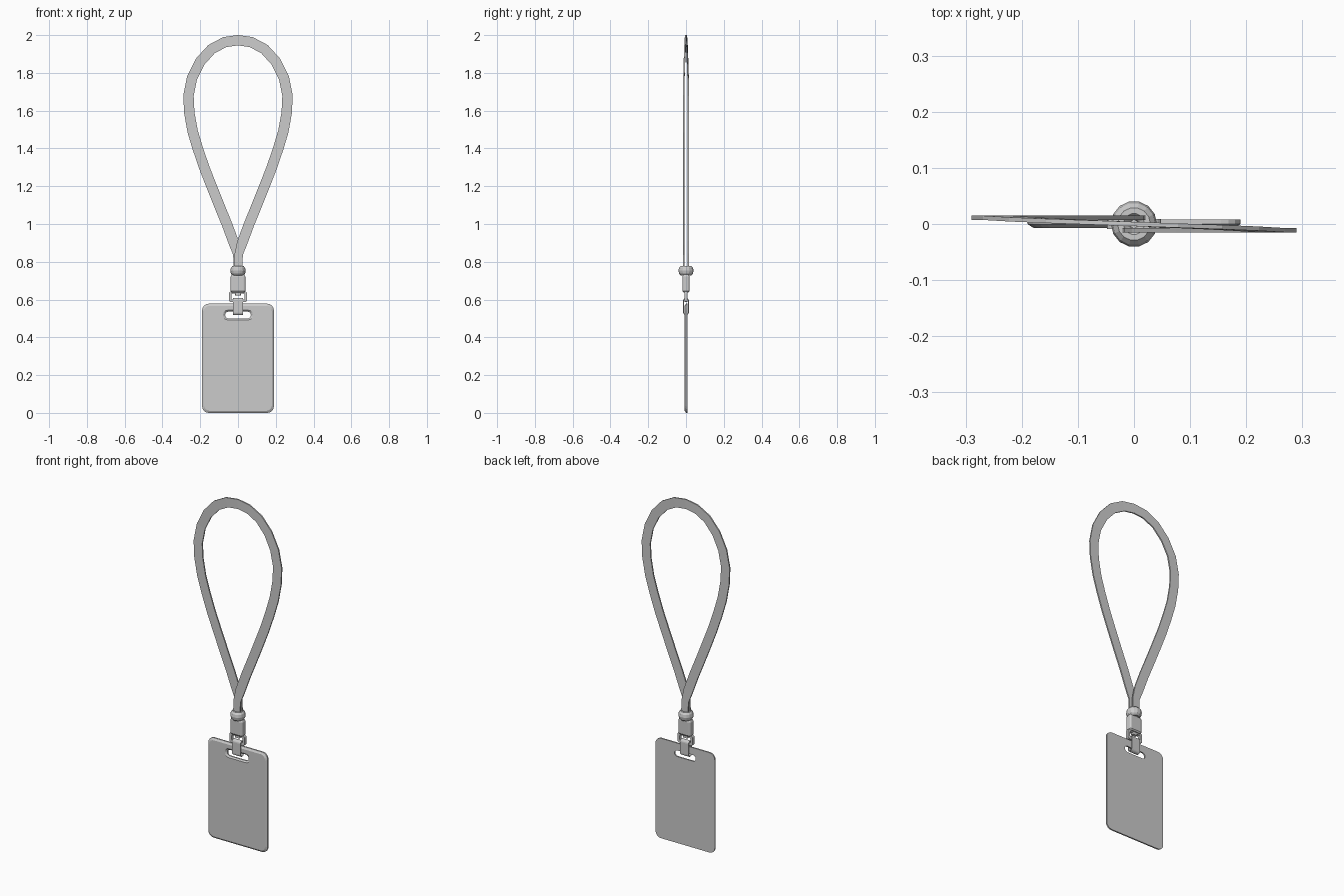
import bpy, bmesh, math
from mathutils import Vector

if "Cube" in bpy.data.objects:
    bpy.data.objects.remove(bpy.data.objects["Cube"])


def finish(name, bm):
    bmesh.ops.recalc_face_normals(bm, faces=bm.faces)
    me = bpy.data.meshes.new(name)
    bm.to_mesh(me)
    bm.free()
    ob = bpy.data.objects.new(name, me)
    bpy.context.collection.objects.link(ob)
    return ob


def loft(name, rings, closed=False):
    """Skin a list of equal rings; join the ends or cap them."""
    bm = bmesh.new()
    vs = [[bm.verts.new(p) for p in r] for r in rings]
    n = len(vs[0])
    for i in range(len(vs) if closed else len(vs) - 1):
        a, b = vs[i], vs[(i + 1) % len(vs)]
        for j in range(n):
            k = (j + 1) % n
            bm.faces.new((a[j], a[k], b[k], b[j]))
    if not closed:
        bm.faces.new(vs[0])
        bm.faces.new(vs[-1])
    return finish(name, bm)


def rounded_rect(hw, hh, r, seg=4):
    """Outline of a rounded rectangle centred on the origin."""
    pts = []
    for q, (sx, sz) in enumerate(((1, 1), (-1, 1), (-1, -1), (1, -1))):
        for i in range(seg + 1):
            a = math.pi / 2 * (q + i / seg)
            pts.append((sx * (hw - r) + r * math.cos(a), sz * (hh - r) + r * math.sin(a)))
    return pts


# neck strap: flat ribbon swept along a teardrop loop
half = [(0.07, 1.963), (0.14, 1.926), (0.2, 1.86), (0.243, 1.775), (0.262, 1.68),
        (0.258, 1.59), (0.24, 1.49), (0.213, 1.4), (0.179, 1.3), (0.14, 1.2),
        (0.1, 1.1), (0.059, 1.0), (0.022, 0.9), (0.004, 0.84), (0.0, 0.75)]
ys = [-0.011 * min(1, (i + 1) / 4) for i in range(len(half))]
right = [Vector((x, y, z)) for (x, z), y in zip(half, ys)]
path = [Vector((-p.x, -p.y, p.z)) for p in reversed(right)] + [Vector((0, 0, 1.973))] + right
rings = []
for i, p in enumerate(path):
    t = path[min(i + 1, len(path) - 1)] - path[max(i - 1, 0)]
    s = Vector((t.z, 0, -t.x)).normalized()
    w = 0.022 if p.z < 0.86 else 0.0275
    d = Vector((0, 0.0038, 0))
    rings.append([p + s * w + d, p - s * w + d, p - s * w - d, p + s * w - d])
loft("neck_strap", rings)

# bead gathering the strap ends
rings = []
for i in range(14):
    a = 2 * math.pi * i / 14
    ring = []
    for j in range(10):
        b = 2 * math.pi * j / 10
        r = 0.024 + 0.017 * math.cos(b)
        ring.append((r * math.cos(a), r * math.sin(a), 0.753 + 0.026 * math.sin(b)))
    rings.append(ring)
loft("bead", rings, True)


# clasp body and swivel stem
def stack(name, levels):
    loft(name, [[(x, y, z) for x, y in rounded_rect(w, d, r, 3)] for z, w, d, r in levels])


stack("clasp_body", [(0.638, 0.034, 0.014, 0.008), (0.645, 0.039, 0.019, 0.01),
                     (0.722, 0.039, 0.019, 0.01), (0.732, 0.034, 0.014, 0.008)])
stack("swivel_stem", [(0.622, 0.015, 0.009, 0.006), (0.65, 0.015, 0.009, 0.006)])

# rectangular buckle ring below the clasp
outer = rounded_rect(0.048, 0.029, 0.012, 3)
inner = rounded_rect(0.034, 0.016, 0.006, 3)
cz = 0.615
loft("buckle_ring", [[(a[0], -0.009, cz + a[1]), (a[0], 0.009, cz + a[1]),
                      (b[0], 0.009, cz + b[1]), (b[0], -0.009, cz + b[1])]
                     for a, b in zip(outer, inner)], True)

# short band looped through the buckle and the card slot
outer = rounded_rect(0.015, 0.046, 0.0145, 4)
inner = rounded_rect(0.0105, 0.041, 0.010, 4)
cz = 0.563
loft("loop_band", [[(-0.027, a[0], cz + a[1]), (0.027, a[0], cz + a[1]),
                    (0.027, b[0], cz + b[1]), (-0.027, b[0], cz + b[1])]
                   for a, b in zip(outer, inner)], True)

# card with slot, bevelled on the front only
bm = bmesh.new()
levels = [(0.008, 0), (0.0, 0), (-0.007, 0.011)]
front_back = ([], [])
for base, grow, c in (((0.19, 0.289, 0.035), -1, 0.289), ((0.068, 0.018, 0.0175), 1, 0.518)):
    loops = []
    for y, ins in levels:
        e = grow * ins
        pts = rounded_rect(base[0] + e, base[1] + e * (1 if grow < 0 else 0.7),
                           base[2] + e * 0.6, 4)
        loops.append([bm.verts.new((x, y, c + z)) for x, z in pts])
    n = len(loops[0])
    for a, b in zip(loops, loops[1:]):
        for j in range(n):
            k = (j + 1) % n
            bm.faces.new((a[j], a[k], b[k], b[j]))
    for lp, store in ((loops[0], front_back[1]), (loops[-1], front_back[0])):
        store += [bm.edges.get((lp[j], lp[(j + 1) % n])) for j in range(n)]
for edges in front_back:
    bmesh.ops.triangle_fill(bm, edges=edges, use_beauty=True, normal=(0, 1, 0))
finish("badge_card", bm)
